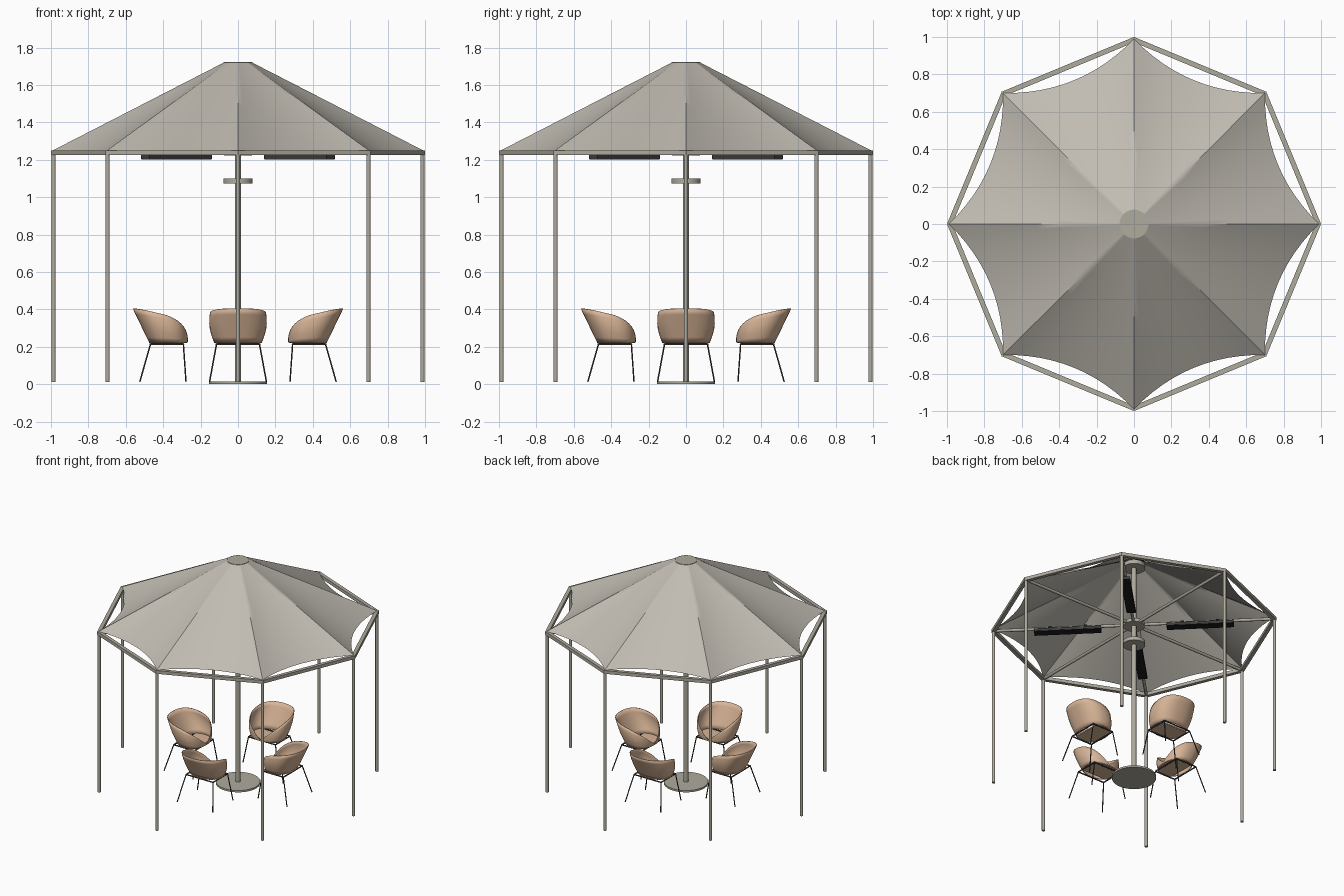
import bpy, bmesh, math
from math import sin, cos, pi
from mathutils import Vector, Matrix

if "Cube" in bpy.data.objects:
    bpy.data.objects.remove(bpy.data.objects["Cube"])


def material(name, rgb):
    m = bpy.data.materials.new(name)
    m.diffuse_color = (*rgb, 1)
    m.use_nodes = True
    m.node_tree.nodes["Principled BSDF"].inputs["Base Color"].default_value = m.diffuse_color
    return m


METAL = material("warm grey metal", (0.43, 0.405, 0.34))
FABRIC = material("canopy fabric", (0.53, 0.50, 0.445))
TAN = material("tan shell", (0.69, 0.46, 0.31))
DARK = material("dark steel", (0.045, 0.047, 0.045))
BLACK = material("heater black", (0.012, 0.012, 0.012))


def finish(name, bm, mat, smooth=None):
    bmesh.ops.recalc_face_normals(bm, faces=bm.faces)
    me = bpy.data.meshes.new(name)
    bm.to_mesh(me)
    bm.free()
    me.materials.append(mat)
    ob = bpy.data.objects.new(name, me)
    bpy.context.collection.objects.link(ob)
    if smooth:
        bpy.context.view_layer.objects.active = ob
        ob.select_set(True)
        bpy.ops.object.shade_smooth_by_angle(angle=math.radians(smooth))
        ob.select_set(False)
    return ob


def add_rod(bm, a, b, r, sides=12):
    a, b = Vector(a), Vector(b)
    rot = (b - a).to_track_quat('Z', 'Y').to_matrix().to_4x4()
    bmesh.ops.create_cone(bm, cap_ends=True, segments=sides, radius1=r, radius2=r,
                          depth=(b - a).length, matrix=Matrix.Translation((a + b) / 2) @ rot)


def rod(name, a, b, r, mat, sides=16):
    bm = bmesh.new()
    add_rod(bm, a, b, r, sides)
    return finish(name, bm, mat, 40)


def box(name, centre, size, mat, turn=0):
    bm = bmesh.new()
    m = Matrix.Rotation(turn, 4, 'Z') @ Matrix.Translation(centre) @ Matrix.Diagonal((*size, 1))
    bmesh.ops.create_cube(bm, size=1, matrix=m)
    return finish(name, bm, mat)


def polar(r, a, z):
    return Vector((r * cos(a), r * sin(a), z))


# Canopy: straight lines from a small top ring to a scalloped eight-point edge
STEPS, RINGS = 12, 6
bm = bmesh.new()
rings = []
for k in range(RINGS + 1):
    row = []
    for s in range(8):
        for i in range(STEPS):
            t = i / STEPS
            a = (s + t) * pi / 4
            top = polar(0.075, a, 1.72)
            edge = polar(0.99, s * pi / 4, 1.25).lerp(polar(0.99, (s + 1) * pi / 4, 1.25), t)
            edge -= polar(0.082 * 4 * t * (1 - t), (s + 0.5) * pi / 4, 0)
            row.append(bm.verts.new(top.lerp(edge, k / RINGS)))
    rings.append(row)
N = 8 * STEPS
for p, q in zip(rings, rings[1:]):
    for i in range(N):
        bm.faces.new((p[i], p[(i + 1) % N], q[(i + 1) % N], q[i]))
finish("canopy", bm, FABRIC, 40)

# Octagonal top frame
bm = bmesh.new()
profile = [(1.0, 1.225), (1.0, 1.25), (0.971, 1.25), (0.971, 1.225)]
ring = [[bm.verts.new(polar(r, s * pi / 4, z)) for r, z in profile] for s in range(8)]
for s in range(8):
    for j in range(4):
        a, b = ring[s], ring[(s + 1) % 8]
        bm.faces.new((a[j], b[j], b[(j + 1) % 4], a[(j + 1) % 4]))
finish("top_frame", bm, METAL)

# Outer posts and horizontal ribs
for s in range(8):
    a = s * pi / 4
    rod(f"post_{s}", polar(0.986, a, 0.012), polar(0.986, a, 1.235), 0.0115, METAL)
    rod(f"rib_{s}", polar(0.02, a, 1.237), polar(0.98, a, 1.237), 0.011, METAL, 12)

# Centre pole with its base and collars
rod("centre_pole", (0, 0, 0.005), (0, 0, 1.71), 0.017, METAL, 24)
for name, r, z0, z1 in [("pole_base", 0.155, 0.0, 0.014), ("lower_collar", 0.078, 1.072, 1.1),
                        ("rib_hub", 0.075, 1.224, 1.25), ("top_cap", 0.077, 1.69, 1.722)]:
    rod(name, (0, 0, z0), (0, 0, z1), r, METAL, 48)

# Heaters under the diagonal ribs
for s in range(4):
    a = (s + 0.5) * pi / 2
    box(f"heater_case_{s}", (0.465, 0, 1.215), (0.47, 0.065, 0.02), DARK, a)
    box(f"heater_grille_{s}", (0.465, 0, 1.204), (0.47, 0.06, 0.006), BLACK, a)
    for x in (0.34, 0.59):
        box(f"heater_bracket_{s}", (x, 0, 1.232), (0.025, 0.03, 0.03), BLACK, a)


# Chairs: local x points outward from the table, the back is at large x
def oval(cx, rx, ry, phi, power=0.85):
    c, s = cos(phi), sin(phi)
    return (cx + rx * math.copysign(abs(c) ** power, c), ry * math.copysign(abs(s) ** power, s))


def chair(k):
    turn = Matrix.Rotation(k * pi / 2, 4, 'Z')
    segs, levels = 40, 6
    # Bucket shell with a rim that slopes down to the front
    bm = bmesh.new()
    rows = []
    for j in range(levels + 1):
        t = j / levels
        row = []
        for i in range(segs):
            phi = -pi + 2 * pi * i / segs
            bx, by = oval(0.372, 0.1, 0.125, phi)
            rx, ry = oval(0.415, 0.145, 0.148, phi)
            rz = 0.232 + 0.172 * (1 - (abs(phi) / pi) ** 2.7)
            bulge = 1 + 0.09 * sin(pi * t)
            row.append(bm.verts.new((bx + (rx - bx) * t, (by + (ry - by) * t) * bulge,
                                     0.222 + (rz - 0.222) * t)))
        rows.append(row)
    for p, q in zip(rows, rows[1:]):
        for i in range(segs):
            n = (i + 1) % segs
            bm.faces.new((p[i], p[n], q[n], q[i]))
    bm.transform(turn)
    shell = finish(f"chair_shell_{k}", bm, TAN, 50)
    mod = shell.modifiers.new("thickness", 'SOLIDIFY')
    mod.thickness, mod.offset = 0.005, 0

    # Seat, cut straight behind to leave a slot below the back
    bm = bmesh.new()
    pts = [oval(0.372, 0.1, 0.125, 2 * pi * i / segs) for i in range(segs)]
    face = bm.faces.new([bm.verts.new((x, y, 0.219)) for x, y in pts if x < 0.437])
    ext = bmesh.ops.extrude_face_region(bm, geom=[face])
    bmesh.ops.translate(bm, vec=(0, 0, 0.009),
                        verts=[v for v in ext["geom"] if isinstance(v, bmesh.types.BMVert)])
    bm.transform(turn)
    finish(f"chair_seat_{k}", bm, TAN)

    # Thin legs and the frame under the seat
    bm = bmesh.new()
    for y in (-1, 1):
        front, rear = (0.292, y * 0.115, 0.214), (0.468, y * 0.115, 0.214)
        add_rod(bm, front, (0.278, y * 0.152, 0.013), 0.004, 8)
        add_rod(bm, rear, (0.525, y * 0.152, 0.013), 0.004, 8)
        add_rod(bm, front, rear, 0.005, 8)
    for x in (0.292, 0.468):
        add_rod(bm, (x, -0.115, 0.214), (x, 0.115, 0.214), 0.005, 8)
    bm.transform(turn)
    finish(f"chair_legs_{k}", bm, DARK, 50)


for k in range(4):
    chair(k)
